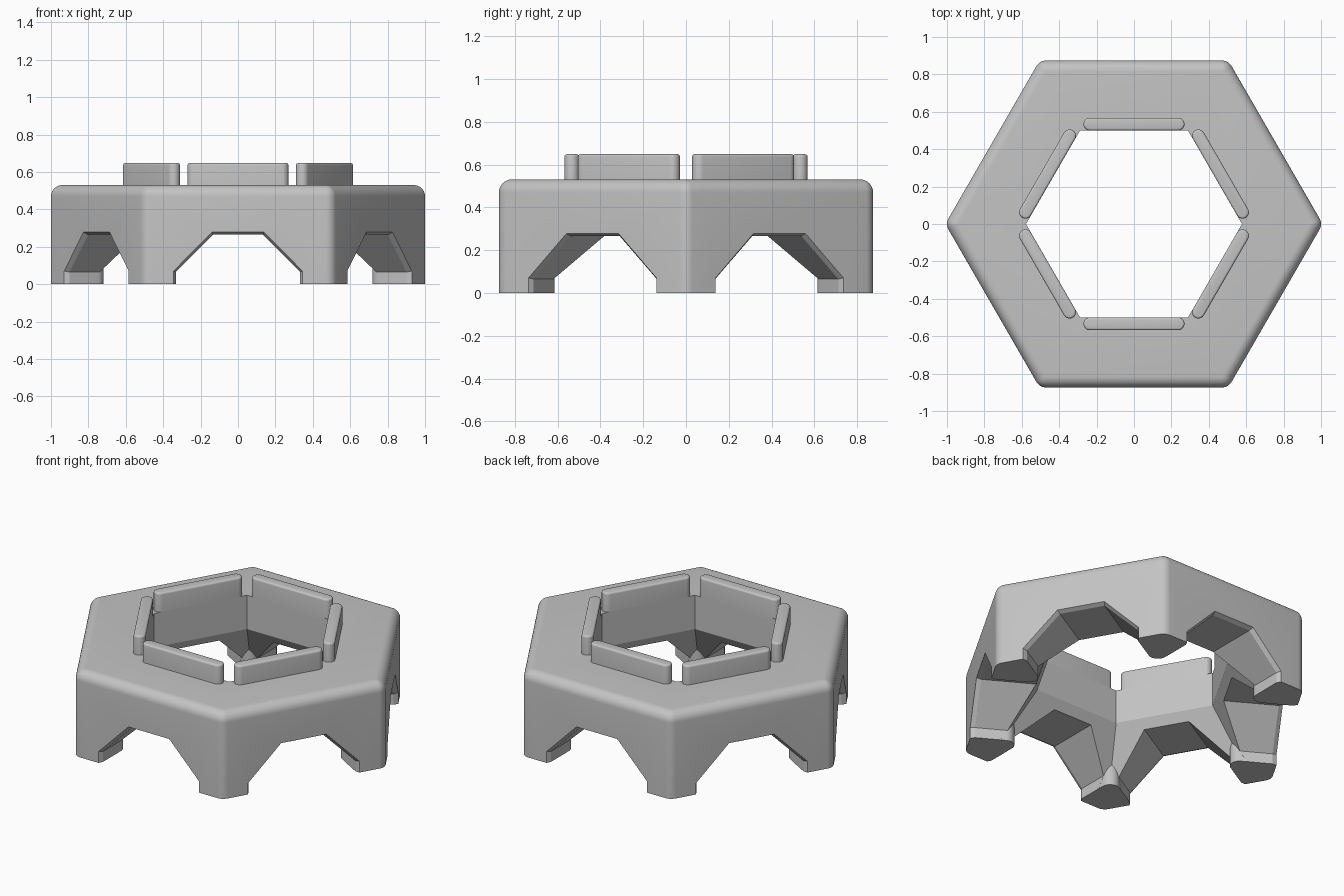
import bpy, bmesh, math
from math import cos, sin, pi, radians

if "Cube" in bpy.data.objects:
    bpy.data.objects.remove(bpy.data.objects["Cube"])

APOTHEM = 0.874      # centre to outer face
HOLE = 0.5           # centre to inner face
TOP = 0.53           # top of the ring
ROUND = 0.06         # outer edge radius

grey = bpy.data.materials.new("light_grey")
grey.diffuse_color = (0.55, 0.55, 0.55, 1)
grey.use_nodes = True
grey.node_tree.nodes["Principled BSDF"].inputs["Base Color"].default_value = grey.diffuse_color


def loft(name, rings, turn=0.0):
    """Closed solid through a list of equally long point rings."""
    bm = bmesh.new()
    rows = [[bm.verts.new(p) for p in ring] for ring in rings]
    n = len(rows[0])
    for a, b in zip(rows, rows[1:]):
        for i in range(n):
            j = (i + 1) % n
            bm.faces.new((a[i], a[j], b[j], b[i]))
    bm.faces.new(rows[0][::-1])
    bm.faces.new(rows[-1])
    bmesh.ops.remove_doubles(bm, verts=bm.verts, dist=1e-5)
    bmesh.ops.recalc_face_normals(bm, faces=bm.faces)
    c, s = cos(turn), sin(turn)
    for v in bm.verts:
        v.co.x, v.co.y = c * v.co.x - s * v.co.y, s * v.co.x + c * v.co.y
    mesh = bpy.data.meshes.new(name)
    bm.to_mesh(mesh)
    bm.free()
    mesh.materials.append(grey)
    obj = bpy.data.objects.new(name, mesh)
    bpy.context.collection.objects.link(obj)
    return obj


def smooth(obj):
    obj.data.polygons.foreach_set("use_smooth", [True] * len(obj.data.polygons))
    obj.data.set_sharp_from_angle(angle=radians(25))


def cut(obj, cutter):
    mod = obj.modifiers.new("cut", 'BOOLEAN')
    mod.operation = 'DIFFERENCE'
    mod.solver = 'EXACT'
    mod.object = cutter
    bpy.context.view_layer.objects.active = obj
    bpy.ops.object.modifier_apply(modifier=mod.name)
    bpy.data.objects.remove(cutter)


def rounded_hex(apothem, rho, z, seg=6):
    """Hexagon of the given core apothem, grown outward by rho."""
    d = apothem / cos(pi / 6)
    pts = []
    for k in range(6):
        a = k * pi / 3
        for i in range(seg + 1):
            b = a - pi / 6 + (pi / 3) * i / seg
            pts.append((d * cos(a) + rho * cos(b), d * sin(a) + rho * sin(b), z))
    return pts


def hexagon(apothem, z):
    d = apothem / cos(pi / 6)
    return [(d * cos(k * pi / 3), d * sin(k * pi / 3), z) for k in range(6)]


# Ring body with rounded corners and a rounded top edge
core = APOTHEM - ROUND
rings = [rounded_hex(core, ROUND, 0)]
for i in range(9):
    a = (pi / 2) * i / 8
    rings.append(rounded_hex(core, ROUND * cos(a), TOP - ROUND + ROUND * sin(a)))
body = loft("ring_body", rings)

# Central hole, flaring out below the inner wall
cut(body, loft("hole_cutter", [hexagon(HOLE + 0.42 / 1.57, -0.1),
                               hexagon(HOLE, 0.32), hexagon(HOLE, 0.8)]))


# Arches through each pair of opposite faces, with a chamfered lip
def arch(r, t_low, z_low, t_high, z_high):
    half = [(t_low, -0.1), (t_low, z_low), (t_high, z_high)]
    prof = half + [(-t, z) for t, z in reversed(half)]
    return [(r, t, z) for t, z in prof]


wide = (0.345, 0.07, 0.14, 0.278)
narrow = (0.332, 0.065, 0.133, 0.265)
stations = [(-1.0, wide), (-APOTHEM, wide), (-APOTHEM + 0.025, narrow),
            (APOTHEM - 0.025, narrow), (APOTHEM, wide), (1.0, wide)]
for k in range(3):
    cut(body, loft("arch_cutter", [arch(r, *p) for r, p in stations],
                   pi / 6 + k * pi / 3))
smooth(body)

# Rounded inner nose of each leg
t, r, rad = 0.3325, 0.78, 0.054
ox = r * cos(pi / 6) + t * 0.5
oy = r * 0.5 - t * cos(pi / 6)
centre = 2 * t + 2 * rad
nose = [(ox, oy)]
for i in range(13):
    a = radians(120 + 10 * i)
    nose.append((centre + rad * cos(a), rad * sin(a)))
nose.append((ox, -oy))
for k in range(6):
    smooth(loft(f"leg_nose_{k + 1}",
                [[(x, y, z) for x, y in nose] for z in (0, 0.2)], k * pi / 3))


# Raised lip bars with round ends and a softened top edge
def stadium(inset, z, half=0.27, rad=0.034):
    pts = []
    for side in (0, 1):
        for i in range(13):
            a = side * pi + pi * i / 12
            y = (half - rad) * (1 if side == 0 else -1)
            pts.append((HOLE + rad + (rad - inset) * cos(a),
                        y + (rad - inset) * sin(a), z))
    return pts


for k in range(6):
    rings = [stadium(0, TOP - 0.02)]
    for i in range(5):
        a = (pi / 2) * i / 4
        rings.append(stadium(0.012 * (1 - cos(a)), 0.648 - 0.012 + 0.012 * sin(a)))
    smooth(loft(f"lip_bar_{k + 1}", rings, pi / 6 + k * pi / 3))
